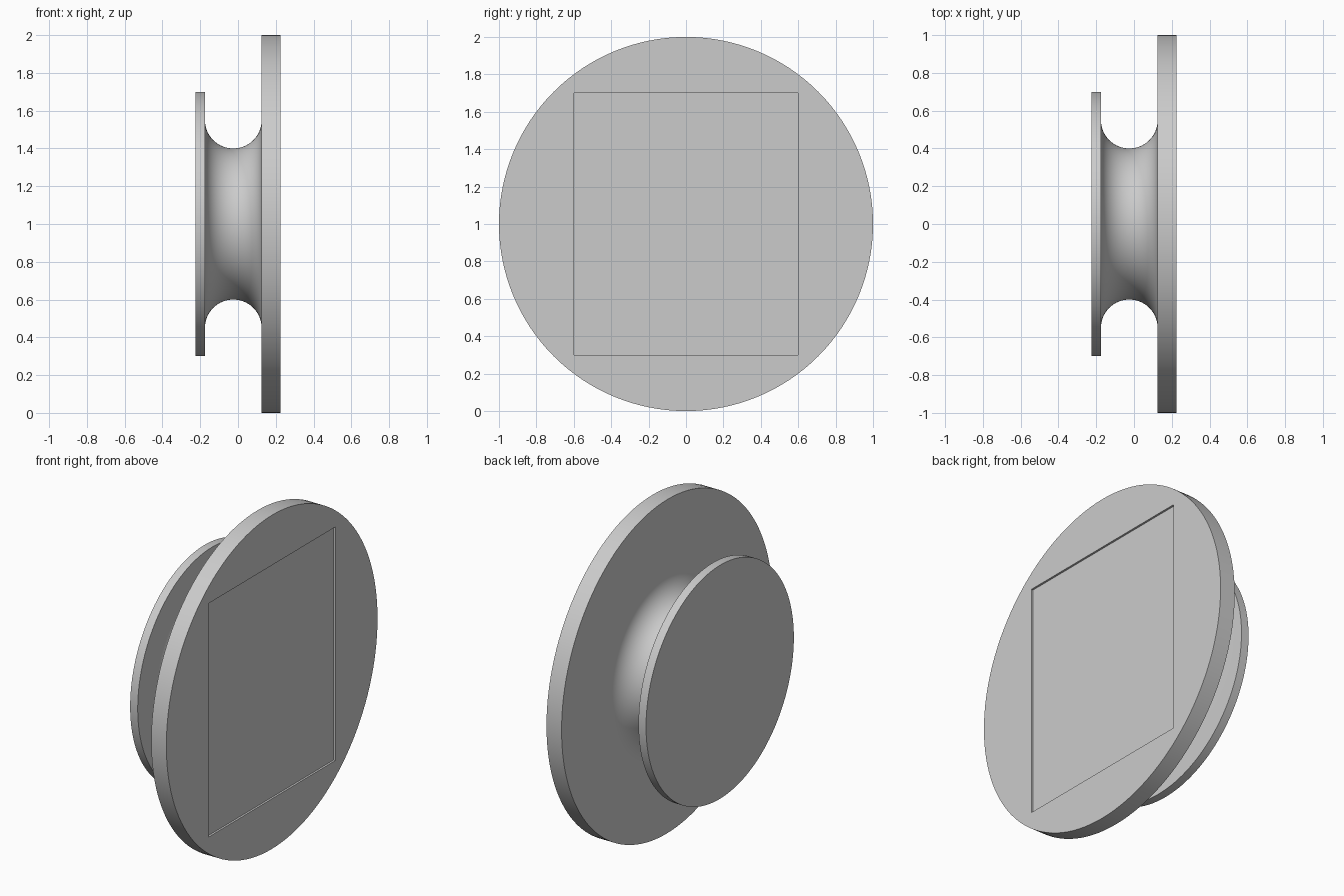
import bpy
import bmesh
from math import cos, sin, pi, radians
from mathutils import Matrix, Vector

cube = bpy.data.objects.get("Cube")
if cube:
    bpy.data.objects.remove(cube, do_unlink=True)

CENTRE_Z = 1.0
SEGMENTS = 128

grey = bpy.data.materials.new("light_grey")
grey.diffuse_color = (0.6, 0.6, 0.6, 1)
grey.use_nodes = True
grey.node_tree.nodes["Principled BSDF"].inputs["Base Color"].default_value = (0.6, 0.6, 0.6, 1)


def finish(name, bm):
    bmesh.ops.recalc_face_normals(bm, faces=bm.faces)
    mesh = bpy.data.meshes.new(name)
    bm.to_mesh(mesh)
    bm.free()
    mesh.materials.append(grey)
    obj = bpy.data.objects.new(name, mesh)
    bpy.context.collection.objects.link(obj)
    return obj


# Round body: narrow flange, semicircular groove and wide flange in one profile
NECK_X, NECK_R, GROOVE = -0.025, 0.55, 0.15
groove = [(NECK_X - GROOVE * cos(pi * i / 32), NECK_R - GROOVE * sin(pi * i / 32))
          for i in range(33)]
profile = ([(-0.225, 0), (-0.225, 0.7), (-0.175, 0.7)] + groove
           + [(0.125, 1), (0.225, 1), (0.225, 0)])

bm = bmesh.new()
verts = [bm.verts.new((x, 0, CENTRE_Z + r)) for x, r in profile]
edges = [bm.edges.new(pair) for pair in zip(verts, verts[1:])]
bmesh.ops.spin(bm, geom=verts + edges, cent=(0, 0, CENTRE_Z), axis=(1, 0, 0),
               angle=2 * pi, steps=SEGMENTS, use_merge=False)
bmesh.ops.remove_doubles(bm, verts=bm.verts, dist=0.0001)
body = finish("flanged_knob", bm)

# Shallow rectangular recess in the wide face
DEPTH = 0.012
bm = bmesh.new()
bmesh.ops.create_cube(bm, size=1, matrix=Matrix.Translation(Vector((0.225, 0, CENTRE_Z)))
                      @ Matrix.Diagonal((2 * DEPTH, 1.2, 1.4, 1)))
cutter = finish("recess_cutter", bm)
cutter.hide_render = True
cutter.hide_viewport = False

bpy.ops.object.select_all(action='DESELECT')
bpy.context.view_layer.objects.active = body
body.select_set(True)
cut = body.modifiers.new("recess", 'BOOLEAN')
cut.operation = 'DIFFERENCE'
cut.solver = 'EXACT'
cut.object = cutter
bpy.ops.object.modifier_apply(modifier=cut.name)
bpy.data.objects.remove(cutter, do_unlink=True)

# Smooth the rounds, keep the rims crisp
bpy.ops.object.shade_smooth_by_angle(angle=radians(30))
